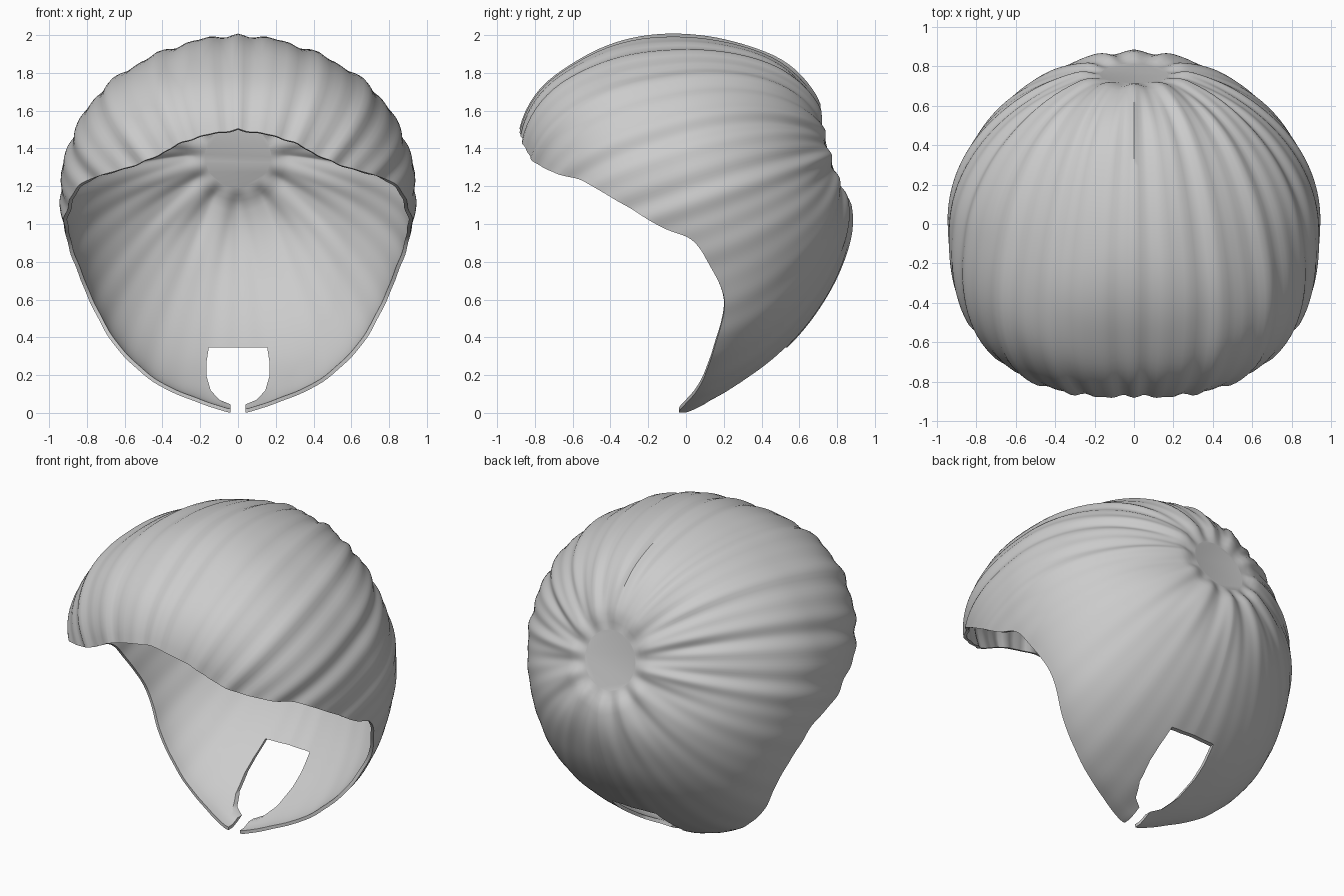
import bpy, bmesh, math
from mathutils import Vector

if "Cube" in bpy.data.objects:
    bpy.data.objects.remove(bpy.data.objects["Cube"])

CENTRE = Vector((0, 0, 1.1))
POLE = Vector((0, 0.78, 0.27)).normalized()     # direction of the gathered button
UP = Vector((0, -POLE.z, POLE.y))
SIDE_STEPS, ROWS = 144, 44

# Body outline, sampled every 15 degrees from crown to chin (z = 1 + cos t)
HALF_WIDTH = [0, .24, .50, .72, .86, .935, .925, .85, .745, .60, .40, .15, .03]
BACK_Y = [-.07, .22, .49, .66, .76, .83, .875, .81, .67, .48, .26, .08, .0]
FRONT_Y = [-.07, -.33, -.56, -.77, -.875, -.88, -.84, -.75, -.6, -.42, -.25, -.1, -.06]
WIDEST_Y = [-.07, -.07, -.06, -.05, -.03, 0, .02, .10, .15, .11, .05, 0, -.03]

# Face opening, from brow centre down to the chin
RIM = [(0, -.87, 1.5), (.25, -.87, 1.45), (.5, -.83, 1.34), (.7, -.68, 1.265),
       (.81, -.54, 1.225), (.88, -.3, 1.09), (.91, -.12, .98), (.91, .03, .915),
       (.87, .12, .79), (.77, .2, .6), (.64, .15, .36), (.37, .06, .13),
       (.1, -.03, .03), (0, -.03, .02)]


def spline(pts, u):
    """Catmull-Rom value at u in 0..len-1 for numbers or vectors."""
    n = len(pts) - 1
    i = min(int(u), n - 1)
    f = u - i
    b, c = pts[i], pts[i + 1]
    a = pts[i - 1] if i else b * 2 - c
    d = pts[i + 2] if i + 2 <= n else c * 2 - b
    return b + (c - a) * (f / 2) + (a * 2 - b * 5 + c * 4 - d) * (f * f / 2) \
        + (b * 3 - a - c * 3 + d) * (f ** 3 / 2)


def inside(p):
    if not 0 < p.z < 2:
        return False
    u = math.acos(p.z - 1) / math.pi * 12
    w, mid = spline(HALF_WIDTH, u), spline(WIDEST_Y, u)
    end, power = (spline(BACK_Y, u), 1.95) if p.y > mid else (spline(FRONT_Y, u), 2.5)
    depth = max(abs(end - mid), .001)
    return (abs(p.x) / max(w, .001)) ** power + (abs(p.y - mid) / depth) ** power < 1


def surface_radius(d):
    lo, hi = 0.2, 1.6
    for _ in range(18):
        m = (lo + hi) / 2
        lo, hi = (m, hi) if inside(CENTRE + d * m) else (lo, m)
    return lo


def smooth(a, b, x):
    t = max(0, min(1, (x - a) / (b - a)))
    return t * t * (3 - 2 * t)


# Shell: meridians fan out from the button to the face opening
rim_pts = [Vector(p) for p in RIM]
half = []
for j in range(SIDE_STEPS + 1):
    d = (spline(rim_pts, j / SIDE_STEPS * (len(RIM) - 1)) - CENTRE).normalized()
    az = math.atan2(max(d.x, 0), d.dot(UP))
    theta_end = math.acos(d.dot(POLE))
    column = []
    for i in range(ROWS + 1):
        th = .215 + (theta_end - .215) * i / ROWS
        # azimuth is evened out near the button
        e = Vector((math.sin(az), 0, 0)) + UP * math.cos(az)
        dirn = POLE * math.cos(th) + e * math.sin(th)
        r = surface_radius(dirn)
        upper = .2 + .8 * (1 - smooth(1.3, 2.0, az))
        ramp = smooth(.25, .7, th)
        pleat = .005 * math.cos(40 * az) + .006 * math.cos(23 * az + 1)
        gather = .010 * math.cos(12 * az) * smooth(.2, .3, th) * (1 - smooth(.35, .9, th))
        r += pleat * upper * ramp + gather
        r -= .03 * (1 - smooth(.2, .34, th))       # sunken seam around the button
        column.append(CENTRE + dirn * r)
    half.append(column)
columns = half + [[Vector((-p.x, p.y, p.z)) for p in c] for c in half[-2:0:-1]]

bm = bmesh.new()
grid = [[bm.verts.new(p) for p in c] for c in columns]
n = len(grid)
for j in range(n):
    a, b = grid[j], grid[(j + 1) % n]
    for i in range(ROWS):
        bm.faces.new((a[i], a[i + 1], b[i + 1], b[i]))
bm.faces.new([c[0] for c in grid])                 # flat button disc
bm.normal_update()
bm.faces.ensure_lookup_table()
if sum(f.normal.dot(f.calc_center_median() - CENTRE) * f.calc_area() for f in bm.faces) < 0:
    bmesh.ops.reverse_faces(bm, faces=bm.faces[:])
mesh = bpy.data.meshes.new("cap_shell")
bm.to_mesh(mesh)
bm.free()
shell = bpy.data.objects.new("cap_shell", mesh)
bpy.context.collection.objects.link(shell)
grey = bpy.data.materials.new("light_grey")
grey.diffuse_color = (.6, .6, .6, 1)
grey.use_nodes = True
grey.node_tree.nodes["Principled BSDF"].inputs["Base Color"].default_value = grey.diffuse_color
mesh.materials.append(grey)

# Chin notch cutter: front outline pushed through in y
right = [(.04, -.1), (.04, .045), (.1, .07), (.145, .12), (.168, .2), (.168, .26), (.155, .345)]
outline = right + [(-x, z) for x, z in reversed(right)]
bm = bmesh.new()
face = bm.faces.new([bm.verts.new((x, -.4, z)) for x, z in outline])
ext = bmesh.ops.extrude_face_region(bm, geom=[face])
bmesh.ops.translate(bm, vec=(0, 1.5, 0),
                    verts=[g for g in ext["geom"] if isinstance(g, bmesh.types.BMVert)])
bmesh.ops.recalc_face_normals(bm, faces=bm.faces[:])
cut_mesh = bpy.data.meshes.new("notch_cutter")
bm.to_mesh(cut_mesh)
bm.free()
cutter = bpy.data.objects.new("notch_cutter", cut_mesh)
bpy.context.collection.objects.link(cutter)
cutter.hide_render = True

# Thickness, notch and shading
bpy.context.view_layer.objects.active = shell
shell.select_set(True)
solid = shell.modifiers.new("thickness", 'SOLIDIFY')
solid.thickness, solid.offset = .02, -1
cut = shell.modifiers.new("notch", 'BOOLEAN')
cut.operation, cut.solver, cut.object = 'DIFFERENCE', 'EXACT', cutter
for name in ("thickness", "notch"):
    bpy.ops.object.modifier_apply(modifier=name)
bpy.data.objects.remove(cutter)
bpy.ops.object.shade_smooth_by_angle(angle=math.radians(40))
